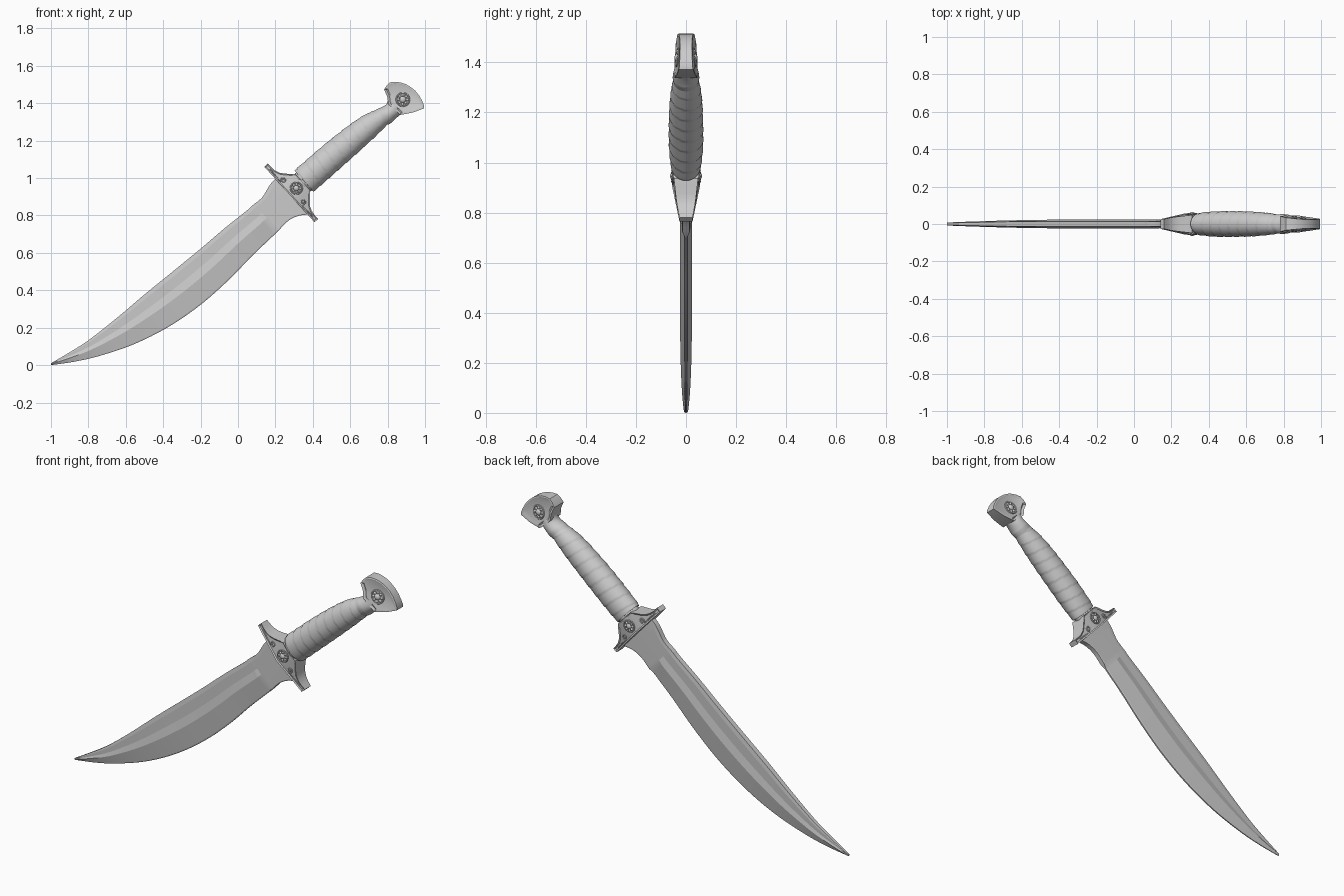
import bpy, bmesh, math
from mathutils import Matrix, Vector

if "Cube" in bpy.data.objects:
    bpy.data.objects.remove(bpy.data.objects["Cube"])

# Local knife frame: u along the grip, v across it, w towards the front (-y)
M = Matrix(((.741, -.672, 0, .275), (0, 0, -1, 0), (.672, .741, 0, .912), (0, 0, 0, 1)))
TAU = 2 * math.pi


def finish(name, bm, angle, local=True):
    bmesh.ops.recalc_face_normals(bm, faces=bm.faces)
    if local:
        bm.transform(M)
        bmesh.ops.recalc_face_normals(bm, faces=bm.faces)
    me = bpy.data.meshes.new(name)
    bm.to_mesh(me)
    bm.free()
    ob = bpy.data.objects.new(name, me)
    bpy.context.collection.objects.link(ob)
    bpy.ops.object.select_all(action='DESELECT')
    ob.select_set(True)
    bpy.context.view_layer.objects.active = ob
    bpy.ops.object.shade_smooth_by_angle(angle=math.radians(angle))
    return ob


def loft(rings):
    bm = bmesh.new()
    vs = [[bm.verts.new(p) for p in r] for r in rings]
    n = len(vs[0])
    for a, b in zip(vs, vs[1:]):
        for i in range(n):
            j = (i + 1) % n
            bm.faces.new((a[i], a[j], b[j], b[i]))
    bm.faces.new(vs[0])
    bm.faces.new(vs[-1])
    bmesh.ops.recalc_face_normals(bm, faces=bm.faces)
    return bm


def smooth(rows, n):
    """Catmull-Rom resampling of a list of tuples."""
    p = [rows[0]] + rows + [rows[-1]]
    out = []
    for a, b, c, d in zip(p, p[1:], p[2:], p[3:]):
        for k in range(n):
            t = k / n
            out.append(tuple(.5 * (2*q + (r - o)*t + (2*o - 5*q + 4*r - s)*t*t + (3*q - o - 3*r + s)*t**3)
                             for o, q, r, s in zip(a, b, c, d)))
    return out + [rows[-1]]


def recess(bm, thickness, depth):
    """Sunken panel with a raised rim on the front and back faces."""
    for s in (1, -1):
        bm.normal_update()
        faces = [f for f in bm.faces if f.normal.z * s > .85]
        bmesh.ops.inset_region(bm, faces=faces, thickness=thickness, depth=-depth, use_even_offset=True)


# Blade: rows of spine x, z, edge x, z and thickness factor
ricasso = [(.22, 1.01, .395, .82, 1), (.20, .995, .38, .807, 1), (.17, .963, .32, .797, 1),
           (.13, .898, .267, .77, 1), (.085, .86, .218, .72, 1)]
body = [(.07, .848, .198, .70, 1), (.043, .823, .17, .674, 1), (-.07, .733, .075, .583, 1),
        (-.203, .62, -.053, .452, 1), (-.353, .497, -.203, .32, 1), (-.497, .38, -.374, .203, 1),
        (-.642, .257, -.556, .112, .9), (-.791, .139, -.738, .05, .72),
        (-.898, .07, -.872, .019, .55), (-1, .01, -1, 0, .35)]
flat_section = [(0, .014), (.1, .016), (.33, .016), (.52, .016), (.97, .015), (1, .013)]
ridge_section = [(0, .014), (.1, .017), (.33, .016), (.52, .023), (.97, .007), (1, .004)]


def blade_ring(row, section):
    sx, sz, ex, ez, k = row
    front = [(sx + (ex - sx)*t, -h*k, sz + (ez - sz)*t) for t, h in section]
    return front + [(x, -y, z) for x, y, z in reversed(front)]


rings = [blade_ring(r, flat_section) for r in smooth(ricasso, 5)]
rings += [blade_ring(r, ridge_section) for r in smooth(body, 6)]
finish("blade", loft(rings), 5, local=False)


# Guard: winged block, thickest at the middle
def guard_h(v):
    return .026 + .031 * (1 - abs(v) / .2)


half = [(.2, .026), (.172, .026), (.147, .029), (.122, .039), (.098, .058), (.073, .083), (.055, .098)]
stations = half + [(0, .098)] + [(-v, u) for v, u in reversed(half)]
rings = []
for v, u in stations:
    h = guard_h(v)
    rings.append([(0, v, h), (u, v, h), (u, v, -h), (0, v, -h)])
bm = loft(rings)
recess(bm, .007, .005)
finish("guard", bm, 30)


def ellipse_ring(u, top, bot, hw, scale=lambda a: 1, n=48):
    c, r = (top + bot) / 2, (top - bot) / 2
    return [(u, c + r*scale(TAU*i/n)*math.cos(TAU*i/n), hw*scale(TAU*i/n)*math.sin(TAU*i/n)) for i in range(n)]


# Collar between guard and grip
finish("grip_collar", loft([ellipse_ring(u, r, -r, r * .85) for u, r in
                            ((.08, .06), (.1, .064), (.125, .06))]), 40)

# Grip: tapering oval with overlapping spiral wrap
grip = [(.108, .076, -.073, .055), (.114, .079, -.077, .061), (.2, .077, -.079, .068), (.29, .075, -.08, .07),
        (.4, .069, -.081, .069), (.5, .06, -.081, .066), (.59, .045, -.079, .059), (.66, .018, -.074, .049)]
rings = []
for u, top, bot, hw in smooth(grip, 16):
    def wrap(a, u=u):
        return 1 - .04 * ((u / .062 + a / TAU) % 1)
    rings.append(ellipse_ring(u, top, bot, hw, wrap))
finish("wrapped_grip", loft(rings), 40)

# Neck under the pommel
neck = [(.64, .026, -.078, .05), (.665, .02, -.082, .053), (.68, .014, -.081, .053),
        (.71, .01, -.081, .049), (.745, .03, -.085, .04)]
finish("pommel_neck", loft([ellipse_ring(*r, n=32) for r in smooth(neck, 4)]), 40)


# Pommel head: fan-shaped plate thinning to the rim
def pommel_h(u):
    return .052 - (u - .68) * .15


outline = [(.716, .004), (.738, .035), (.752, .076), (.778, .083), (.801, .083), (.824, .066), (.843, .044),
           (.858, .017), (.866, -.01), (.871, -.042), (.869, -.075), (.862, -.105), (.853, -.13),
           (.842, -.142), (.784, -.119), (.725, -.083)]
bm = loft([[(u, v, s * pommel_h(u)) for u, v in outline] for s in (1, -1)])
recess(bm, .013, .006)
recess(bm, .006, -.004)
finish("pommel", bm, 30)


# Rosettes: dome, ring of beads and rim on both sides
def rosette(name, u, v, h, r, tilt):
    bm = bmesh.new()
    for s in (1, -1):
        base = Matrix.Translation((u, v, s*h)) @ Matrix.Rotation(s*tilt, 4, 'Y')
        bmesh.ops.create_uvsphere(bm, u_segments=20, v_segments=10, radius=1,
                                  matrix=base @ Matrix.Diagonal((r*.5, r*.5, r*.35, 1)))
        for i in range(8):
            bead = Matrix.Rotation(TAU*i/8, 4, 'Z') @ Matrix.Translation((r*.68, 0, 0))
            bmesh.ops.create_uvsphere(bm, u_segments=10, v_segments=6, radius=1,
                                      matrix=base @ bead @ Matrix.Diagonal((r*.26, r*.2, r*.2, 1)))
        ring = [[bm.verts.new(base @ Vector(((r + r*.12*math.cos(TAU*k/6))*math.cos(TAU*i/28),
                                             (r + r*.12*math.cos(TAU*k/6))*math.sin(TAU*i/28),
                                             r*.12*math.sin(TAU*k/6)))) for k in range(6)] for i in range(28)]
        for i in range(28):
            a, b = ring[i], ring[(i + 1) % 28]
            for k in range(6):
                bm.faces.new((a[k], a[(k+1) % 6], b[(k+1) % 6], b[k]))
    finish(name, bm, 40)


rosette("guard_rosette", .05, 0, .053, .031, 0)
rosette("pommel_rosette", .79, -.031, pommel_h(.79) - .002, .035, math.atan(.15))

# Scrollwork on the guard wings
cu = bpy.data.curves.new("guard_scrolls", 'CURVE')
cu.dimensions = '3D'
cu.bevel_depth = .003
cu.bevel_resolution = 1
for side in (1, -1):
    for face in (1, -1):
        pts = [(.013, .17), (.013, .14)]
        for i in range(22):
            a, r = math.pi * .6 + i * .42, .016 * (1 - i / 28)
            pts.append((.027 - r * math.sin(a), .078 - r * math.cos(a)))
        sp = cu.splines.new('POLY')
        sp.points.add(len(pts) - 1)
        for p, (u, v) in zip(sp.points, pts):
            p.co = (u, v * side, face * (guard_h(v) - .004), 1)
scrolls = bpy.data.objects.new("guard_scrolls", cu)
bpy.context.collection.objects.link(scrolls)
scrolls.matrix_world = M
